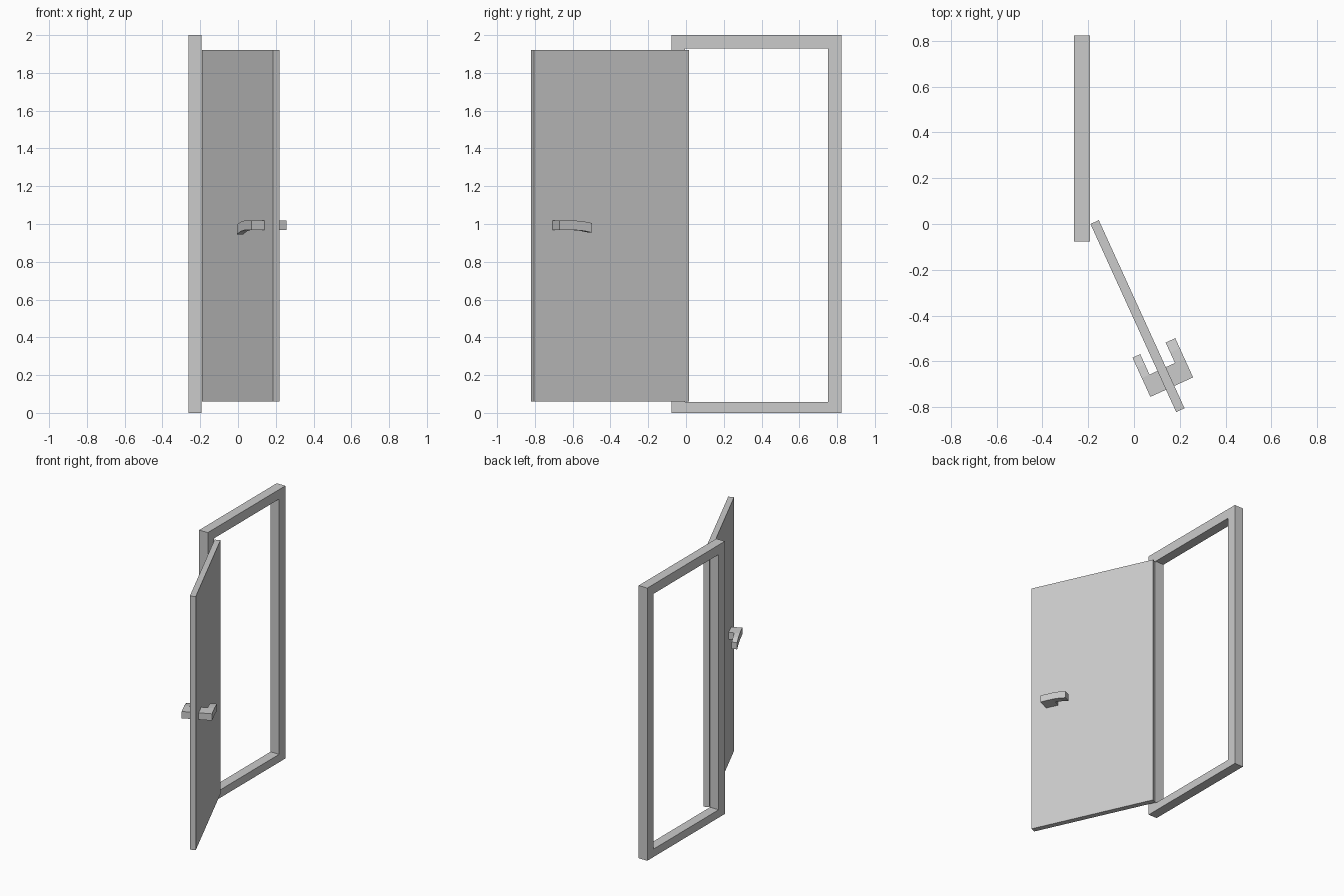
import bpy, bmesh, math
from mathutils import Matrix

if "Cube" in bpy.data.objects:
    bpy.data.objects.remove(bpy.data.objects["Cube"])

# Door space: x runs along the leaf from the hinge, y across its thickness
DOOR = Matrix.Translation((-0.19, 0, 0)) @ Matrix.Rotation(math.radians(-65.5), 4, 'Z')
THICK = 0.04


def finish(name, bm, matrix=Matrix()):
    bmesh.ops.recalc_face_normals(bm, faces=bm.faces)
    mesh = bpy.data.meshes.new(name)
    bm.to_mesh(mesh)
    bm.free()
    obj = bpy.data.objects.new(name, mesh)
    obj.matrix_world = matrix
    bpy.context.collection.objects.link(obj)
    return obj


def extrude(bm, offset):
    geom = bmesh.ops.extrude_face_region(bm, geom=bm.faces[:])['geom']
    moved = [v for v in geom if isinstance(v, bmesh.types.BMVert)]
    bmesh.ops.translate(bm, verts=moved, vec=offset)


# Door frame: rectangular ring extruded through the wall depth
def door_frame():
    bm = bmesh.new()
    outer = [(-0.823, 0), (0.077, 0)]
    outer = [(-0.076, 0), (0.823, 0), (0.823, 2), (-0.076, 2)]
    inner = [(-0.004, 0.058), (0.751, 0.058), (0.751, 1.93), (-0.004, 1.93)]
    a, b = [[bm.verts.new((-0.262, y, z)) for y, z in ring] for ring in (outer, inner)]
    for i in range(4):
        j = (i + 1) % 4
        bm.faces.new((a[i], a[j], b[j], b[i]))
    extrude(bm, (0.07, 0, 0))
    finish("door_frame", bm)


# Door leaf: swung-open slab
def door_leaf():
    bm = bmesh.new()
    z0, z1, length = 0.06, 1.92, 0.902
    bm.faces.new([bm.verts.new(p) for p in
                  ((0, 0, z0), (length, 0, z0), (length, 0, z1), (0, 0, z1))])
    extrude(bm, (0, THICK, 0))
    finish("door_leaf", bm, DOOR)


# Lever handle: post out of the door, then an arm drooping towards its tip
def handle(name, base, inner, outer, droop):
    bm = bmesh.new()
    stations = [(0.795, 0), (0.705, 0), (0.655, 0.3), (0.607, 1)]
    rows = [[bm.verts.new((x, y, 1.018 - droop * d)) for y in (inner, outer)]
            for x, d in stations]
    for (a, b), (c, d) in zip(rows, rows[1:]):
        bm.faces.new((a, b, d, c))
    root = [bm.verts.new((x, base, 1.018)) for x, _ in stations[:2]]
    bm.faces.new((root[0], rows[0][0], rows[1][0], root[1]))
    extrude(bm, (0, 0, -0.05))
    finish(name, bm, DOOR)


door_frame()
door_leaf()
handle("handle_inside", THICK, 0.084, 0.13, 0.013)
handle("handle_outside", 0, -0.038, -0.075, 0.023)
